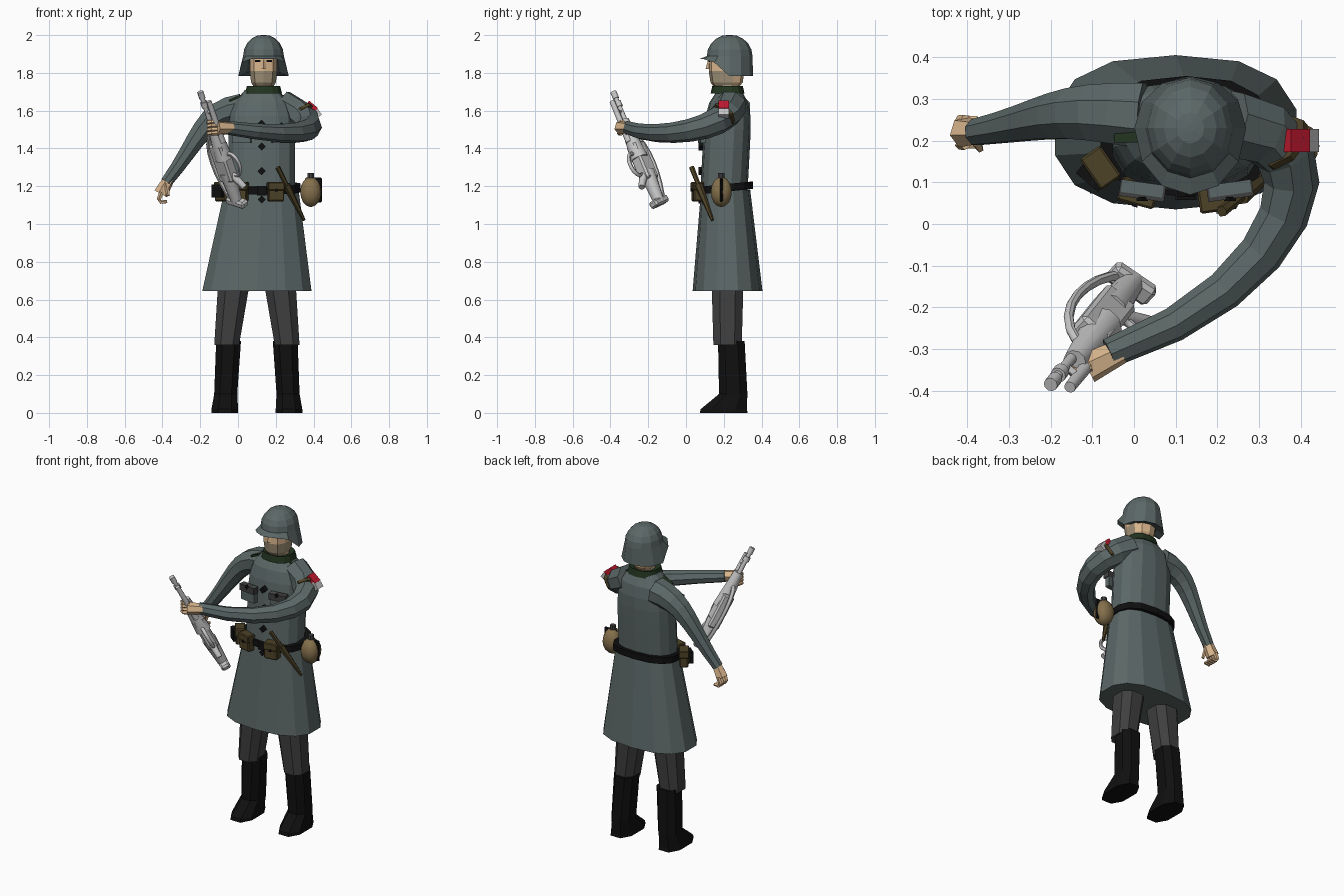
import bpy, bmesh
from math import sin, cos, pi, radians, copysign
from mathutils import Vector, Matrix

if "Cube" in bpy.data.objects:
    bpy.data.objects.remove(bpy.data.objects["Cube"])

# Centre lines of the pose
CHEST, HIP, HEAD, DEPTH = 0.125, 0.1, 0.135, 0.22


def material(name, red, green, blue):
    mat = bpy.data.materials.new(name)
    mat.use_nodes = True
    mat.diffuse_color = (red, green, blue, 1)
    shader = next(node for node in mat.node_tree.nodes if node.type == "BSDF_PRINCIPLED")
    shader.inputs["Base Color"].default_value = mat.diffuse_color
    shader.inputs["Roughness"].default_value = 0.9
    return mat


def grey(name, value):
    return material(name, value, value, value)


COAT = material("grey green wool", 0.105, 0.137, 0.135)
TROUSER = grey("charcoal cloth", 0.05)
BLACK = grey("black leather", 0.005)
METAL = grey("pale metal", 0.56)
SKIN = material("skin", 0.7, 0.47, 0.27)
MASK = material("dusty mask", 0.36, 0.29, 0.19)
OLIVE = material("olive brown canvas", 0.075, 0.055, 0.02)
FLASK = material("tan felt", 0.23, 0.16, 0.07)
GREEN = material("dark green trim", 0.016, 0.035, 0.014)
RED = material("red cloth", 0.55, 0.01, 0.03)


def finish(name, mesh, mats, smooth=False):
    bmesh.ops.recalc_face_normals(mesh, faces=mesh.faces)
    data = bpy.data.meshes.new(name)
    mesh.to_mesh(data)
    mesh.free()
    for mat in mats:
        data.materials.append(mat)
    part = bpy.data.objects.new(name, data)
    bpy.context.scene.collection.objects.link(part)
    if smooth:
        bpy.ops.object.select_all(action="DESELECT")
        part.select_set(True)
        bpy.context.view_layer.objects.active = part
        bpy.ops.object.shade_smooth_by_angle(angle=radians(45))
    return part


def loft(name, rings, *mats, smooth=False, closed=False):
    """Skin a list of equal point rings; the ends are capped unless closed."""
    mesh = bmesh.new()
    loops = [[mesh.verts.new(point) for point in ring] for ring in rings]
    pairs = list(zip(loops, loops[1:]))
    if closed:
        pairs.append((loops[-1], loops[0]))
    else:
        mesh.faces.new(loops[0])
        mesh.faces.new(loops[-1])
    for low, high in pairs:
        for i in range(len(low)):
            mesh.faces.new((low[i - 1], low[i], high[i], high[i - 1]))
    return finish(name, mesh, mats, smooth)


def turns(count, shift=0.0):
    return [2 * pi * (i + shift) / count for i in range(count)]


def oval(x, y, wide, deep, z, sides=14):
    """Level ring, a little squarer than an ellipse."""
    def squared(value):
        return copysign(abs(value) ** 0.8, value)
    return [Vector((x + wide * squared(cos(a)), y + deep * squared(sin(a)), z)) for a in turns(sides, 0.5)]


def bend(*controls, steps=8):
    """Points along a Bezier curve through any number of control points."""
    path = []
    for i in range(steps + 1):
        points = [Vector(c) for c in controls]
        while len(points) > 1:
            points = [a.lerp(b, i / steps) for a, b in zip(points, points[1:])]
        path.append(points[0])
    return path


def tube(name, path, start, end, mat, sides=8, frame=Matrix(), smooth=False, closed=False):
    """Sweep a round section along a path, its radius running from start to end."""
    points = [frame @ Vector(p) for p in path]
    last = len(points) - 1
    rings, across = [], None
    for i, point in enumerate(points):
        if closed:
            ahead = points[(i + 1) % len(points)] - points[i - 1]
        else:
            ahead = points[min(i + 1, last)] - points[max(i - 1, 0)]
        ahead.normalize()
        across = across or ahead.orthogonal()
        across = (across - ahead * across.dot(ahead)).normalized()
        other = ahead.cross(across)
        radius = start + (end - start) * i / last
        rings.append([point + radius * (cos(a) * across + sin(a) * other) for a in turns(sides, 0.5)])
    return loft(name, rings, mat, smooth=smooth, closed=closed)


def box(name, centre, size, mat, turn=0, axis="Z", frame=Matrix(), bevel=0):
    mesh = bmesh.new()
    bmesh.ops.create_cube(mesh, size=1)
    mesh.transform(Matrix.Translation(centre) @ Matrix.Rotation(radians(turn), 4, axis) @ Matrix.Diagonal((*size, 1)))
    if bevel:
        bmesh.ops.bevel(mesh, geom=mesh.edges[:], offset=bevel, segments=1, affect="EDGES")
    mesh.transform(frame)
    return finish(name, mesh, [mat])


def aim(origin, along, toward):
    """Frame at origin with x running along and z leaning toward."""
    x = Vector(along).normalized()
    z = Vector(toward)
    z = (z - x * z.dot(x)).normalized()
    return Matrix.Translation(origin) @ Matrix((x, z.cross(x), z)).transposed().to_4x4()


# Greatcoat: flared skirt, torso rounding in at the shoulders, belt and collar
loft("coat_skirt", [oval(HIP, DEPTH, 0.295, 0.185, 0.645), oval(CHEST, 0.21, 0.2, 0.13, 1.18)], COAT)
torso = []
for i in range(9):
    up = i / 8
    narrow = 1 - 0.5 * up ** 8
    torso.append(oval(CHEST, 0.2 + 0.03 * up, 0.18 * narrow, 0.125 * narrow, 1.16 + 0.55 * up))
loft("coat_torso", torso, COAT)
belt = [oval(CHEST, 0.21, 0.21 * grow, 0.145 * grow, z) for grow, z in ((1, 1.16), (1, 1.2), (0.8, 1.2), (0.8, 1.16))]
for ring in belt:
    for point in ring:
        point.z += 0.1 * (point.y - HIP)
loft("belt", belt, BLACK, closed=True)
box("belt_buckle", (CHEST, 0.062, 1.175), (0.05, 0.01, 0.05), BLACK)
loft("collar", [oval(HEAD, DEPTH, 0.1 * grow, 0.09 * grow, z) for grow, z in ((1, 1.69), (0.9, 1.73), (0.6, 1.72))], GREEN)

# Shoulder straps, breast pockets and buttons
for side in (-1, 1):
    box("shoulder_strap", (CHEST + side * 0.13, DEPTH, 1.67), (0.09, 0.05, 0.01), GREEN, side * 24, "Y")
    x = CHEST + side * 0.105
    box("breast_pocket", (x, 0.085, 1.48), (0.1, 0.03, 0.1), COAT, side * 8)
    box("pocket_flap", (x, 0.08, 1.51), (0.11, 0.04, 0.04), TROUSER, side * 8)
    box("pocket_button", (x, 0.06, 1.525), (0.02, 0.01, 0.02), BLACK, 45, "Y")
for z in (1.53, 1.41, 1.28, 1.13):
    box("coat_button", (CHEST, 0.08, z), (0.03, 0.03, 0.03), BLACK, 45, "Y")

# Legs and boots, mirrored about the hips
for side, tag in ((-1, "right"), (1, "left")):
    def section(offset, y, wide, deep, z):
        return oval(HIP + side * offset, y, wide, deep, z, sides=8)
    loft(tag + "_trouser_leg", [section(0.16, DEPTH, 0.07, 0.08, 0.36), section(0.12, DEPTH, 0.09, 0.09, 0.7)], TROUSER)
    loft(tag + "_boot", [section(0.17, 0.2, 0.075, 0.135, 0), section(0.17, 0.2, 0.075, 0.13, 0.02),
                         section(0.165, 0.25, 0.065, 0.08, 0.1), section(0.15, 0.24, 0.07, 0.075, 0.38)], BLACK)

# Head with masked lower face
profile = ((0.7, 1.72), (0.95, 1.75), (1.05, 1.81), (1.05, 1.9))
head = loft("head", [oval(HEAD, 0.215, 0.072 * grow, 0.09 * grow, z, sides=10) for grow, z in profile], SKIN, MASK)
for face in head.data.polygons:
    face.material_index = int(face.center.z < 1.8 and face.center.y < 0.25)
tube("neck", [(HEAD, DEPTH, 1.66), (HEAD, DEPTH, 1.8)], 0.06, 0.06, SKIN)
tube("nose", [(HEAD, 0.125, 1.87), (HEAD, 0.12, 1.82)], 0.008, 0.016, SKIN, sides=4)
for side in (-1, 1):
    box("eye", (HEAD + side * 0.03, 0.123, 1.863), (0.03, 0.008, 0.012), BLACK)


# Flared steel helmet: high brim in front, low at the sides and back
def helmet_ring(wide, front, back, high, low):
    ring = []
    for a in turns(12):
        lift = min(1, max(0, -1.6 * sin(a)))
        reach = front if sin(a) < 0 else back
        ring.append((HEAD + wide * cos(a), 0.23 + reach * sin(a), low + (high - low) * lift))
    return ring


helmet = []
for i in range(1, 6):
    a = pi / 2 * i / 5
    z = 1.885 + 0.118 * cos(a * 0.98)
    helmet.append(helmet_ring(0.108 * sin(a), 0.12 * sin(a), 0.122 * sin(a), z, z))
helmet.append(helmet_ring(0.134, 0.16, CHEST, 1.873, 1.783))
helmet.append(helmet_ring(0.09, 0.1, 0.09, 1.885, 1.8))
loft("helmet", [[(HEAD + 0.01 * cos(a), 0.23 + 0.01 * sin(a), 2) for a in turns(12)]] + helmet, COAT)

# Sleeves and armband
tube("right_sleeve", bend((0.02, 0.26, 1.61), (-0.18, 0.28, 1.6), (-0.2, 0.25, 1.45), (-0.38, DEPTH, DEPTH + 1)),
     0.085, 0.033, COAT)
tube("left_sleeve", bend((0.23, 0.24, 1.63), (0.5, DEPTH, 1.5), (0.4, -0.15, 1.44), (-0.06, -0.31, 1.51)),
     0.085, 0.036, COAT)
box("armband_red", (0.39, 0.2, 1.622), (0.06, 0.055, 0.03), RED, 40, "Y")
box("armband_white", (0.415, 0.2, 1.59), (0.05, 0.055, 0.035), METAL, 55, "Y")
tube("armband_strap", [(0.35, 0.2, 1.58), (0.36, 0.19, 1.57)], 0.075, 0.074, OLIVE)


def hand(tag, frame):
    tube(tag + "_palm", [(-0.01, 0, 0), (0.08, 0, 0)], 0.03, 0.038, SKIN, sides=6, frame=frame)
    for i in range(4):
        y = 0.02 * i - 0.03
        finger = bend((0.07, y, 0), (0.15, y, 0), (0.1, y, 0.05), steps=3)
        tube(tag + "_finger", finger, 0.013, 0.009, SKIN, sides=5, frame=frame)
    tube(tag + "_thumb", [(0.02, -0.02, 0), (0.07, -0.04, 0.04)], 0.014, 0.009, SKIN, sides=5, frame=frame)


hand("right", aim((-0.37, DEPTH, 1.23), (-0.5, 0, -0.9), (1, 0, 0)))
hand("left", aim((-0.04, -0.31, 1.51), (-0.8, -0.4, 0), (-0.4, 0.8, 0)))

# Rifle frame: x runs from muzzle to butt and z toward the grip side
GUN = aim((-0.2, -0.385, 1.7), (0.2, 0.25, -0.6), (0.72, -0.66, 0))


def rod(name, start, end, lift, radius, tip):
    tube("rifle_" + name, [(start, 0, lift), (end, 0, lift)], radius, tip, METAL, 10, GUN, True)


def block(name, x, z, size, turn=0):
    box("rifle_" + name, (x, 0, z), size, METAL, turn, "Y", GUN, bevel=0.01)


rod("barrel", 0, 0.3, 0, 0.012, 0.014)
rod("muzzle_brake", 0, 0.04, 0, 0.017, 0.017)
rod("muzzle_collar", 0.06, 0.09, 0, 0.019, 0.019)
rod("lower_tube", 0.055, 0.3, 0.04, 0.014, 0.018)
rod("handguard", 0.17, 0.4, 0.01, 0.028, 0.048)
rod("stock", 0.48, 0.665, 0, 0.044, 0.03)
block("bracket", 0.12, 0.02, (0.02, 0.022, 0.06))
block("receiver", 0.42, 0, (0.22, 0.07, 0.09))
block("butt_plate", 0.66, 0, (0.04, 0.055, 0.12), 15)
rail = bend((0.25, 0, -0.01), (0.3, 0, -0.12), (0.55, 0, -0.09), (0.66, 0, -0.03))
grip = bend((0.5, 0, 0.03), (0.54, 0, 0.07), (0.57, 0, 0.09), steps=2)
guard = [(0.435 + 0.065 * cos(a), 0, 0.06 + 0.045 * sin(a)) for a in turns(14)]
tube("rifle_top_rail", rail, 0.012, 0.012, METAL, frame=GUN, smooth=True)
tube("rifle_grip", grip, 0.022, 0.017, METAL, frame=GUN, smooth=True)
tube("rifle_loop_guard", guard, 0.011, 0.011, METAL, frame=GUN, smooth=True, closed=True)

# Belt kit: pouches, bayonet and canteen
for x, y, turn in ((-0.08, 0.135, -55), (0.01, 0.075, -15), (0.2, 0.06, 8)):
    place = Matrix.Translation((x, y, 1.17)) @ Matrix.Rotation(radians(turn), 4, "Z")
    box("pouch", (0, 0, 0), (0.085, 0.05, 0.1), OLIVE, frame=place, bevel=0.006)
    box("pouch_flap", (0, 0, 0.03), (0.09, 0.06, 0.045), OLIVE, frame=place, bevel=0.005)
    box("pouch_stud", (0, -0.03, 0.01), (0.014, 0.01, 0.014), BLACK, frame=place)
box("side_case", (-0.1, 0.115, 1.175), (0.07, 0.04, 0.07), BLACK, -40)
bayonet = bend((0.21, 0.03, 1.3), (0.35, 0.14, 1.02), steps=3)
tube("bayonet_handle", bayonet[:2], 0.014, 0.012, OLIVE, sides=6)
tube("bayonet_sheath", bayonet[1:], 0.022, 0.008, OLIVE, sides=6)
FLASK_SPOT = Matrix.Translation((0.385, 0.187, 1.17))
rings = []
for i in range(9):
    a = pi * (i + 0.2) / 8.4
    rings.append([FLASK_SPOT @ p for p in oval(0, 0, 0.057 * sin(a), 0.057 * sin(a), -0.08 * cos(a), sides=12)])
loft("canteen", rings, FLASK, smooth=True)
tube("canteen_cap", [(0, 0, 0.07), (0, 0, 0.1)], 0.02, 0.018, TROUSER, frame=FLASK_SPOT)
box("canteen_strap", (0.015, 0, 0.01), (0.09, 0.016, 0.13), BLACK, frame=FLASK_SPOT, bevel=0.006)
